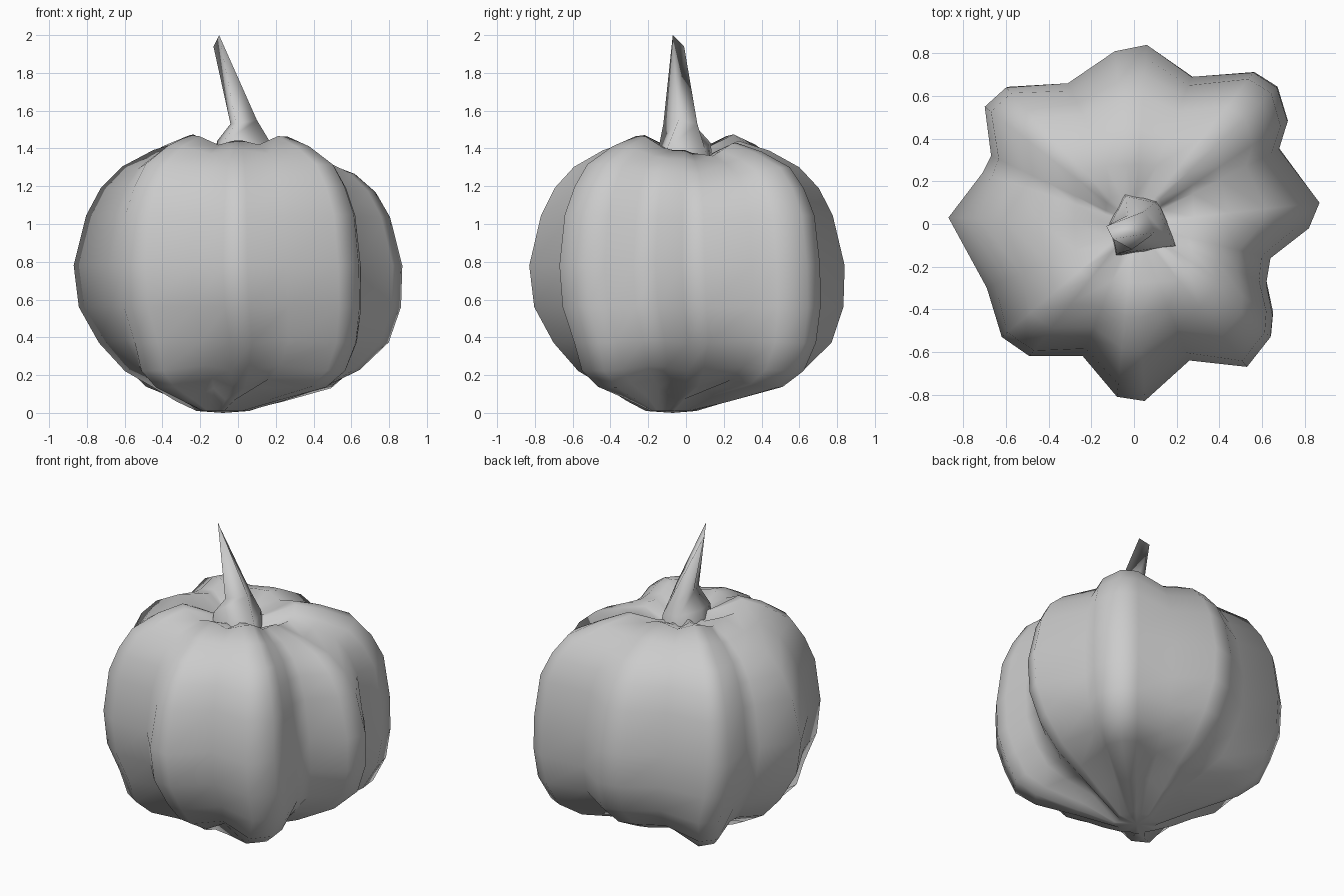
import bpy
import bmesh
import math

default_cube = bpy.data.objects.get("Cube")
if default_cube:
    bpy.data.objects.remove(default_cube, do_unlink=True)


def make_material(name, colour):
    material = bpy.data.materials.new(name)
    material.use_nodes = True
    material.diffuse_color = colour
    material.node_tree.nodes["Principled BSDF"].inputs["Base Color"].default_value = colour
    return material


def loft(name, rings, material, end_points=()):
    """Join closed rings into one smooth skin; end points close the first and last ring."""
    mesh_data = bmesh.new()
    layers = [[mesh_data.verts.new(point) for point in ring] for ring in rings]
    count = len(layers[0])
    for lower, upper in zip(layers, layers[1:]):
        for i in range(count):
            following = (i + 1) % count
            mesh_data.faces.new((lower[i], lower[following], upper[following], upper[i]))
    for point, layer in zip(end_points, (layers[0], layers[-1])):
        centre = mesh_data.verts.new(point)
        for i in range(count):
            mesh_data.faces.new((layer[i], layer[(i + 1) % count], centre))
    bmesh.ops.remove_doubles(mesh_data, verts=mesh_data.verts, dist=0.0001)
    bmesh.ops.recalc_face_normals(mesh_data, faces=mesh_data.faces)
    for face in mesh_data.faces:
        face.smooth = True
    mesh = bpy.data.meshes.new(name)
    mesh_data.to_mesh(mesh)
    mesh_data.free()
    mesh.materials.append(material)
    part = bpy.data.objects.new(name, mesh)
    bpy.context.collection.objects.link(part)


grey = make_material("plain grey", (0.6, 0.6, 0.6, 1.0))

# Widest outline of the lobed body, counter-clockwise
outline = [
    (.87, .1), (.68, .35), (.72, .48), (.67, .64), (.56, .71), (.27, .69),
    (.06, .84), (-.09, .81), (-.31, .66), (-.6, .64), (-.7, .55), (-.67, .32),
    (-.71, .24), (-.87, .03), (-.69, -.3), (-.62, -.53), (-.49, -.62),
    (-.24, -.62), (-.08, -.81), (.05, -.83), (.26, -.64), (.53, -.67),
    (.64, -.53), (.65, -.43), (.62, -.28), (.64, -.16), (.82, -.02),
]

# Side profile: height, width of straight lobes, width of diagonal lobes, lean to the back left
profile = [
    (.01, .16, .16, -.08), (.06, .33, .42, -.04), (.13, .52, .72, .01),
    (.22, .71, .86, .02), (.37, .88, .93, .03), (.56, .98, .99, .01),
    (.78, 1, 1, 0), (1.05, .925, .96, 0), (1.2, .84, .885, 0),
    (1.32, .72, .79, 0), (1.42, .54, .6, 0), (1.475, .34, .42, 0),
    (1.41, .17, .2, 0),
]


def body_ring(level):
    height, straight, diagonal, lean = profile[level]
    ring = []
    for x, y in outline:
        angle = math.atan2(y, x)
        diagonal_share = math.sin(2 * angle) ** 2
        valley_share = (1 - math.cos(8 * angle)) / 2
        width = straight + (diagonal - straight) * diagonal_share
        inner = min(1, max(0, 1 - width) * 2)
        z = height
        if height > 1:
            # Grooves and straight lobes sit lower, most of all on the left side
            left_share = max(0, math.cos(angle - 0.35)) ** 4
            z -= inner * (0.04 * valley_share + 0.03 * (1 - diagonal_share) + 0.07 * left_share)
            # The grooves fade out towards the stem
            width *= 1 + 0.7 * inner ** 2 * (0.8 / math.hypot(x, y) - 1)
        elif level > 0:
            z += inner * 0.07 * valley_share
        ring.append((x * width + lean, y * width + lean, z))
    return ring


body_rings = [body_ring(level) for level in range(len(profile))]
loft("pumpkin_body", body_rings, grey, [(-.08, -.07, 0), (.02, 0, 1.38)])

# Stem: sunken root, flared foot, narrow neck and a slanting tip pinched to an edge
foot = [(-.11, 0, 1.44), (-.08, -.14, 1.43), (.19, -.1, 1.4), (.1, .1, 1.4), (-.04, .13, 1.43)]
root = [(x * 1.1, y * 1.1, 1.32) for x, y, z in foot]
neck = [(-.04, -.02, 1.53), (-.01, -.12, 1.53), (.1, -.04, 1.55), (.05, .06, 1.53), (-.03, .04, 1.53)]
edge_back, edge_front = (-.13, -.01, 1.94), (-.1, -.07, 2)
tip = [edge_back, edge_front, edge_front, edge_back, edge_back]
loft("stem", [root, foot, neck, tip], grey)
